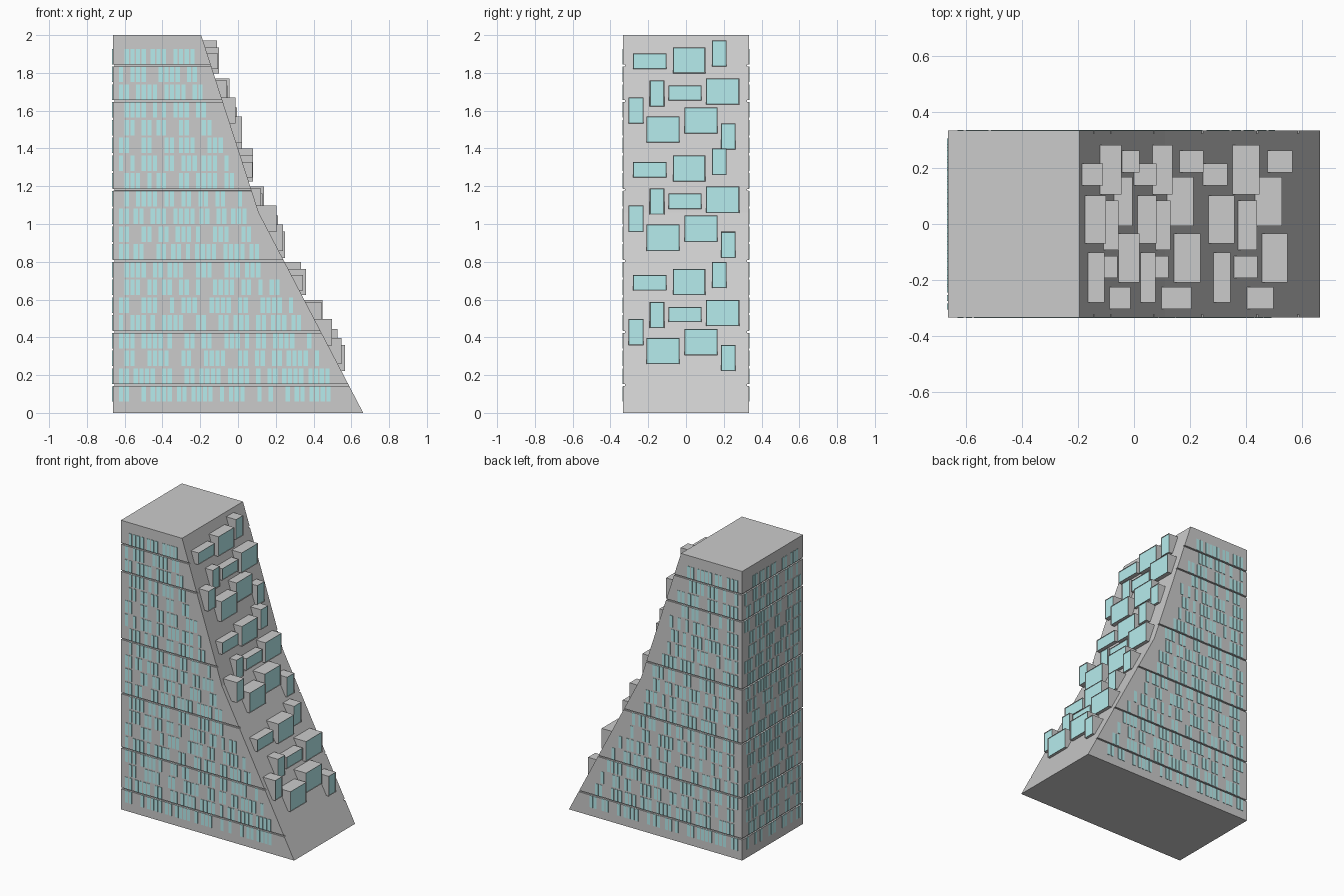
import bpy, bmesh, random

if "Cube" in bpy.data.objects:
    bpy.data.objects.remove(bpy.data.objects["Cube"])

random.seed(7)
HX, HY, H = 0.663, 0.333, 2.0          # half length, half depth, height
KINK = (0.11, 1.06)                    # where the sloping side bends
PITCH, ROWS = 0.094, 20                # storey height and count

glass = bpy.data.materials.new("glass")
glass.diffuse_color = (0.47, 0.84, 0.85, 1)
glass.use_nodes = True
glass.node_tree.nodes["Principled BSDF"].inputs["Base Color"].default_value = glass.diffuse_color
concrete = bpy.data.materials.new("concrete")
concrete.diffuse_color = (0.8, 0.8, 0.8, 1)
concrete.use_nodes = True
concrete.node_tree.nodes["Principled BSDF"].inputs["Base Color"].default_value = concrete.diffuse_color


def slope_x(z):
    """x of the sloping side at height z"""
    kx, kz = KINK
    if z < kz:
        return HX + (kx - HX) * z / kz
    return kx + (-0.195 - kx) * (z - kz) / (H - kz)


def finish(bm, name, mats=()):
    bmesh.ops.recalc_face_normals(bm, faces=bm.faces)
    me = bpy.data.meshes.new(name)
    bm.to_mesh(me)
    bm.free()
    for m in mats:
        me.materials.append(m)
    ob = bpy.data.objects.new(name, me)
    bpy.context.collection.objects.link(ob)
    return ob


def add_box(bm, lo, hi):
    verts = bmesh.ops.create_cube(bm, size=1)["verts"]
    for v in verts:
        v.co = [lo[i] if v.co[i] < 0 else hi[i] for i in range(3)]
    return {f for v in verts for f in v.link_faces}


# Tower body: stacked rings, stepping inwards at each storey groove
levels = [(0, 0), (KINK[1], 0), (H, 0)]
for k in (0, 3, 7, 11, 16, 18):
    z = 0.147 + PITCH * k
    levels += [(z - 0.005, 0), (z - 0.0049, 0.01), (z + 0.0049, 0.01), (z + 0.005, 0)]
bm = bmesh.new()
rings = []
for z, d in sorted(levels):
    x, y = slope_x(z), HY - d
    rings.append([bm.verts.new(c) for c in
                  ((-HX + d, -y, z), (x, -y, z), (x, y, z), (-HX + d, y, z))])
for a, b in zip(rings, rings[1:]):
    for i in range(4):
        j = (i + 1) % 4
        bm.faces.new((a[i], a[j], b[j], b[i]))
bm.faces.new(rings[0])
bm.faces.new(rings[-1])
finish(bm, "tower_body")


def runs(start, end, w=0.022, step=0.03):
    """positions of window strips, in random groups with gaps"""
    u = start
    while u + w < end:
        for _ in range(random.choice((1, 2, 2, 3, 4))):
            if u + w < end:
                yield u, u + w
            u += step
        u += step * random.choice((0.6, 1, 1, 2))


# Narrow windows on the front, back and left walls
P = 0.003
for wall in ("front", "back", "left"):
    bm = bmesh.new()
    for r in range(ROWS):
        z0 = 0.1 + PITCH * r - 0.041
        z1 = z0 + 0.082
        jitter = random.choice((0, 0, 0.03))
        if wall == "left":
            for a, b in runs(-0.305 + jitter, 0.31):
                add_box(bm, (-HX - P, a, z0), (-HX + P, b, z1))
        else:
            y = -HY if wall == "front" else HY
            for a, b in runs(-0.63 + jitter, slope_x(z1) - 0.05):
                add_box(bm, (a, y - P, z0), (b, y + P, z1))
    finish(bm, wall + "_windows", [glass])

# Box bays on the slope: y0, y1, z0, z1 of the top tier, then front x per tier
BAYS = [
    (-0.280, -0.102, 1.820, 1.902, -0.105, 0.077, 0.345),
    (-0.070, 0.102, 1.798, 1.935, -0.100, 0.080, 0.359),
    (0.137, 0.215, 1.833, 1.972, -0.110, 0.080, 0.334),
    (-0.192, -0.115, 1.622, 1.760, -0.058, 0.123, 0.441),
    (-0.092, 0.083, 1.653, 1.734, -0.055, 0.130, 0.438),
    (0.105, 0.282, 1.632, 1.771, -0.045, 0.137, 0.448),
    (-0.304, -0.225, 1.531, 1.670, -0.012, 0.205, 0.498),
    (-0.208, -0.034, 1.431, 1.570, 0.020, 0.237, 0.548),
    (-0.008, 0.167, 1.478, 1.617, -0.005, 0.212, 0.527),
    (0.184, 0.262, 1.394, 1.532, 0.020, 0.248, 0.566),
]
for tier, drop in enumerate((0, 0.573, 1.173)):
    bm = bmesh.new()
    for bay in BAYS:
        y0, y1, z0, z1 = bay[:4]
        z0, z1 = z0 - drop, z1 - drop
        faces = add_box(bm, (slope_x(z1) - 0.01, y0, z0), (bay[4 + tier], y1, z1))
        # glazed front, set back in a thin frame
        pane = max(faces, key=lambda f: f.calc_center_median().x)
        bmesh.ops.inset_region(bm, faces=[pane], thickness=0.004)
        for v in pane.verts:
            v.co.x -= 0.004
        pane.material_index = 1
    finish(bm, "bay_windows_tier_%d" % (tier + 1), [concrete, glass])
